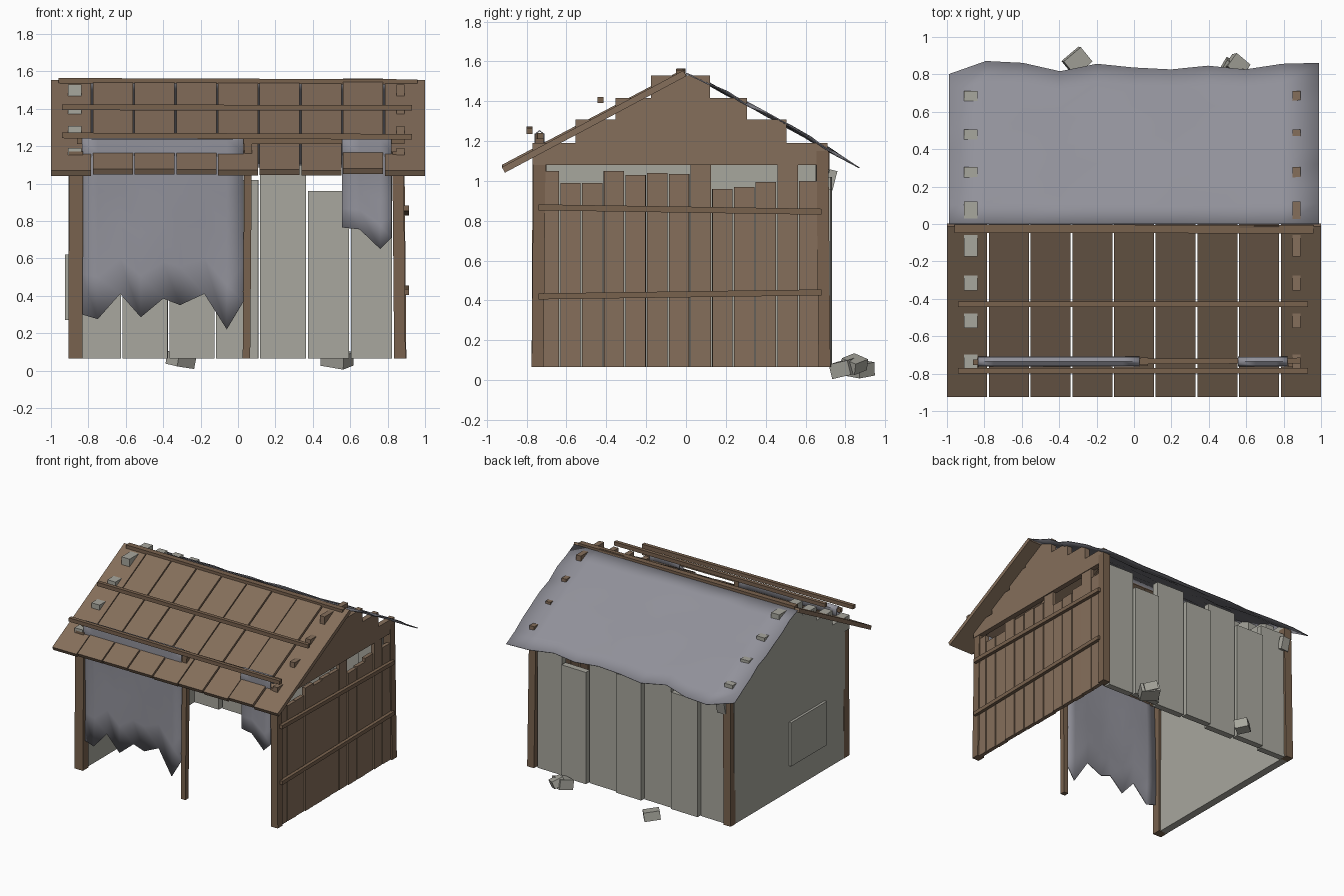
import bpy, bmesh, math, random
from mathutils import Vector, Matrix, Euler

if "Cube" in bpy.data.objects:
    bpy.data.objects.remove(bpy.data.objects["Cube"])

random.seed(4)


def material(name, rgb):
    m = bpy.data.materials.new(name)
    m.diffuse_color = (*rgb, 1)
    m.use_nodes = True
    m.node_tree.nodes["Principled BSDF"].inputs["Base Color"].default_value = m.diffuse_color
    return m


PLANK = material("weathered plank", (0.235, 0.158, 0.104))
TIMBER = material("dark timber", (0.19, 0.122, 0.076))
STONE = material("pale concrete", (0.39, 0.385, 0.34))
CLOTH = material("grey canvas", (0.285, 0.285, 0.325))


def finish(name, bm, mat):
    bmesh.ops.recalc_face_normals(bm, faces=bm.faces)
    me = bpy.data.meshes.new(name)
    bm.to_mesh(me)
    bm.free()
    me.materials.append(mat)
    ob = bpy.data.objects.new(name, me)
    bpy.context.collection.objects.link(ob)
    return ob


def box(name, lo, hi, mat, rot=(0, 0, 0)):
    lo, hi = Vector(lo), Vector(hi)
    bm = bmesh.new()
    bmesh.ops.create_cube(bm, size=1)
    m = Matrix.Translation((lo + hi) / 2) @ Euler(rot).to_matrix().to_4x4() @ Matrix.Diagonal((*(hi - lo), 1))
    bm.transform(m)
    return finish(name, bm, mat)


def beam(name, p, q, w, t, mat):
    """Square bar from p to q: w is the horizontal width, t the thickness."""
    p, q = Vector(p), Vector(q)
    d = (q - p).normalized()
    up = Vector((0, 1, 0)) if abs(d.z) > 0.9 else Vector((0, 0, 1))
    side = d.cross(up).normalized()
    up = side.cross(d)
    rot = Matrix((side, d, up)).transposed().to_4x4()
    bm = bmesh.new()
    bmesh.ops.create_cube(bm, size=1)
    bm.transform(Matrix.Translation((p + q) / 2) @ rot @ Matrix.Diagonal((w, (q - p).length, t, 1)))
    return finish(name, bm, mat)


def sheet(name, rows):
    """Thin canvas made from a grid of point rows."""
    bm = bmesh.new()
    vs = [[bm.verts.new(p) for p in r] for r in rows]
    for a, b in zip(vs, vs[1:]):
        for i in range(len(a) - 1):
            bm.faces.new((a[i], a[i + 1], b[i + 1], b[i]))
    ob = finish(name, bm, CLOTH)
    s = ob.modifiers.new("thickness", "SOLIDIFY")
    s.thickness = 0.006
    s.offset = 0
    bpy.context.view_layer.objects.active = ob
    ob.select_set(True)
    bpy.ops.object.shade_smooth_by_angle(angle=math.radians(35))
    ob.select_set(False)


# Posts
beam("front_left_post", (-0.87, -0.74, 0.065), (-0.865, -0.735, 1.17), 0.075, 0.07, TIMBER)
beam("front_right_post", (0.865, -0.745, 0.065), (0.855, -0.735, 1.17), 0.06, 0.06, TIMBER)
beam("front_middle_post", (0.045, -0.74, 0.065), (0.055, -0.735, 1.24), 0.04, 0.04, TIMBER)
beam("back_left_post", (-0.875, 0.70, 0.065), (-0.865, 0.69, 1.15), 0.065, 0.06, TIMBER)
beam("back_right_post", (0.87, 0.695, 0.065), (0.86, 0.685, 1.15), 0.06, 0.06, TIMBER)

# Left slab wall with a patch panel
box("left_wall", (-0.905, -0.72, 0.065), (-0.845, 0.68, 1.08), STONE)
box("left_wall_patch", (-0.925, -0.46, 0.27), (-0.90, -0.01, 0.62), STONE)

# Right wall boards
tops = [1.05, 0.99, 0.99, 1.05, 1.03, 1.04, 1.035, 1.08, 0.96, 0.97, 0.995, 1.08, 1.0]
for i, top in enumerate(tops):
    y = -0.74 + i * 0.109
    x = 0.868 + random.uniform(-0.004, 0.004)
    box(f"right_wall_board_{i + 1}", (x - 0.015, y, 0.065), (x + 0.015, y + 0.102, top), PLANK,
        (0, 0, random.uniform(-0.03, 0.03)))
beam("right_upper_rail", (0.9, -0.74, 0.867), (0.9, 0.68, 0.845), 0.026, 0.03, TIMBER)
beam("right_lower_rail", (0.9, -0.74, 0.42), (0.9, 0.68, 0.44), 0.026, 0.03, TIMBER)

# Stepped gables; their corners poke through the roof
steps = [(-0.77, 0.71, 1.08, 1.19), (-0.555, 0.505, 1.19, 1.307),
         (-0.355, 0.305, 1.307, 1.415), (-0.175, 0.12, 1.415, 1.53)]
for i, (y0, y1, z0, z1) in enumerate(steps):
    box(f"left_gable_course_{i + 1}", (-0.91, y0, z0), (-0.838, y1, z1), STONE)
    box(f"right_gable_course_{i + 1}", (0.848, y0, z0), (0.89, y1, z1), PLANK)

# Back wall slabs, alternating in depth
edges = [-0.87, -0.62, -0.37, -0.12, 0.115, 0.37, 0.60, 0.83]
for i, top in enumerate([1.1, 1.0, 1.1, 1.02, 1.1, 0.96, 1.08]):
    y = 0.655 + 0.025 * (i % 2)
    box(f"back_slab_{i + 1}", (edges[i] + 0.004, y, 0.065), (edges[i + 1] - 0.006, y + 0.05, top), STONE,
        (0, 0, -0.03))
box("loose_back_chip", (-0.86, 0.705, 0.955), (-0.79, 0.745, 1.055), STONE, (-0.25, 0, 0.1))

# Front roof planks
for i in range(9):
    x = -0.892 + i * 0.223
    e = random.uniform(0, 0.012) if 0 < i < 8 else 0
    beam(f"roof_plank_{i + 1}", (x, -0.917, 1.055 + e), (x, -0.006, 1.54 + e * 0.6), 0.214, 0.032, PLANK)

# Ridge bar, raised roof battens and the curtain rod
beam("ridge_bar", (-0.96, -0.025, 1.55), (0.96, -0.028, 1.543), 0.045, 0.028, TIMBER)
beam("upper_batten", (-0.94, -0.43, 1.407), (0.93, -0.43, 1.405), 0.03, 0.03, TIMBER)
beam("lower_batten", (-0.94, -0.785, 1.257), (0.93, -0.785, 1.25), 0.03, 0.03, TIMBER)
beam("curtain_rod", (-0.86, -0.74, 1.225), (0.89, -0.73, 1.225), 0.03, 0.03, TIMBER)

# Canvas over the back slope
hem = [0.80, 0.87, 0.86, 0.815, 0.855, 0.835, 0.825, 0.845, 0.825, 0.855, 0.86]
rows = []
for j in range(9):
    t = j / 8
    row = []
    for i, h in enumerate(hem):
        y = 0.0 + t * h
        wob = random.uniform(-0.008, 0.014) if 0 < j < 8 else 0
        row.append((-0.99 + i * 0.198, y, 1.54 - 0.545 * y + wob + 0.012 * math.sin(math.pi * t)))
    rows.append(row)
sheet("back_roof_canvas", rows)


# Torn front curtains, folded over the rod
def curtain(name, pts):
    fold = [(-0.712, 1.17), (-0.714, 1.235), (-0.735, 1.252), (-0.757, 1.235), (-0.758, 1.17)]
    rows = [[(x, y, z) for x, _ in pts] for y, z in fold]
    for t in (0.25, 0.5, 0.75, 1):
        rows.append([(x, -0.75 + 0.008 * math.sin(9 * x + 4 * t), 1.17 + (z - 1.17) * t) for x, z in pts])
    sheet(name, rows)


curtain("left_curtain", [(-0.835, 0.30), (-0.75, 0.275), (-0.63, 0.41), (-0.52, 0.285), (-0.40, 0.385),
                         (-0.31, 0.35), (-0.18, 0.41), (-0.06, 0.22), (0.03, 0.37)])
curtain("right_curtain", [(0.555, 0.765), (0.65, 0.755), (0.76, 0.65), (0.82, 0.71)])

# Rubble behind the shed
box("rubble_1", (-0.365, 0.82, 0.022), (-0.245, 0.92, 0.09), STONE, (0.15, 0.12, 0.7))
box("rubble_2", (0.46, 0.75, 0.025), (0.60, 0.86, 0.10), STONE, (0.2, 0.15, -0.5))
box("rubble_3", (0.50, 0.80, 0.05), (0.60, 0.89, 0.11), STONE, (-0.35, 0.25, -0.7))
